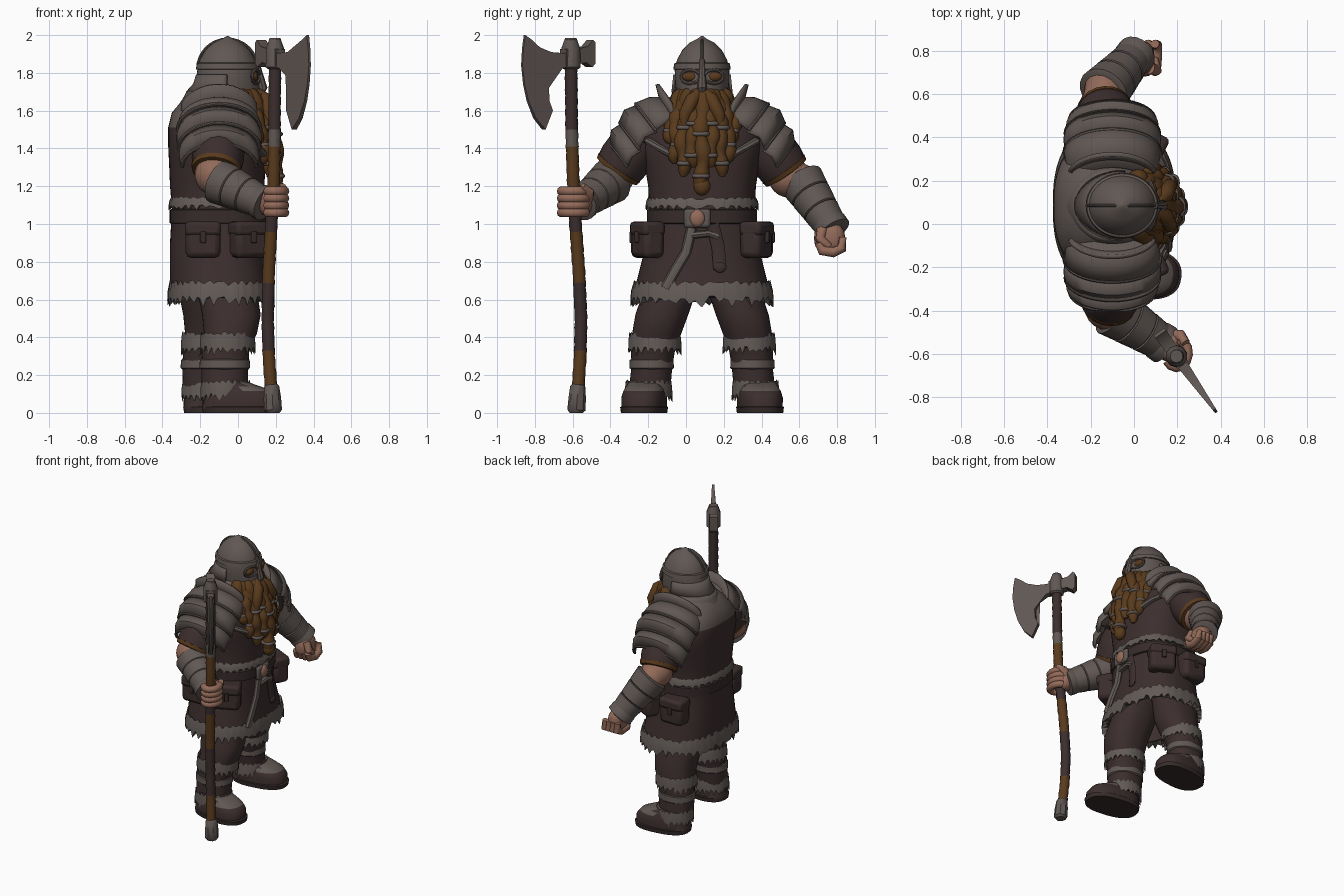
import bpy, bmesh, math, random
from mathutils import Vector as V

if "Cube" in bpy.data.objects:
    bpy.data.objects.remove(bpy.data.objects["Cube"])
random.seed(4)
Y0 = 0.085                                    # body centre plane
COL = {"iron grey": (.118, .096, .087), "dark leather": (.045, .027, .027), "ginger wood": (.100, .043, .012),
       "skin": (.29, .145, .10), "fur grey": (.122, .103, .094), "deep leather": (.038, .024, .024)}
MATS = {}
for k, c in COL.items():
    MATS[k] = bpy.data.materials.new(k)
    MATS[k].diffuse_color = (*c, 1)
IRON, LEATH, GING, SKIN, FUR, DEEP = COL

def finish(name, bm, mat):
    """mat is a colour name or a rule from face centre to colour name"""
    bmesh.ops.recalc_face_normals(bm, faces=bm.faces)
    me = bpy.data.meshes.new(name)
    used = []
    for f in bm.faces:
        m = mat(f.calc_center_median()) if callable(mat) else mat
        if m not in used:
            used.append(m)
        f.material_index = used.index(m)
    for m in used:
        me.materials.append(MATS[m])
    bm.to_mesh(me)
    bm.free()
    ob = bpy.data.objects.new(name, me)
    bpy.context.collection.objects.link(ob)
    return ob

def loft(name, rows, mat, closed=True, cap=True, solid=0):
    bm = bmesh.new()
    vs = [[bm.verts.new(p) for p in r] for r in rows]
    n = len(rows[0])
    for a, b in zip(vs, vs[1:]):
        for i in range(n if closed else n - 1):
            j = (i + 1) % n
            bm.faces.new((a[i], a[j], b[j], b[i]))
    if cap and closed:
        bm.faces.new(vs[0])
        bm.faces.new(vs[-1])
    ob = finish(name, bm, mat)
    if solid:
        m = ob.modifiers.new("thickness", 'SOLIDIFY')
        m.thickness, m.offset = solid, 0
    return ob

def ring(z, cx, cy, rx, ry, p=1, n=40):
    e = lambda v: math.copysign(abs(v) ** p, v)
    return [V((cx + rx * e(math.cos(a)), cy + ry * e(math.sin(a)), z)) for a in (2 * math.pi * i / n for i in range(n))]

def tube(name, pts, radii, mat, n=12, flat=1):
    pts = [V(p) for p in pts]
    if not isinstance(radii, (list, tuple)):
        radii = [radii] * len(pts)
    d = (pts[-1] - pts[0]).normalized()
    ref = V((1, 0, 0)) if abs(d.z) > .6 else V((0, 0, 1))
    rows = []
    for i, p in enumerate(pts):
        t = (pts[min(i + 1, len(pts) - 1)] - pts[max(i - 1, 0)]).normalized()
        u = ref.cross(t).normalized()
        w = t.cross(u)
        rows.append([p + radii[i] * (u * math.cos(a) + w * flat * math.sin(a)) for a in (2 * math.pi * k / n for k in range(n))])
    return loft(name, rows, mat)

def ball(name, c, r, mat, power=1):
    bm = bmesh.new()
    bmesh.ops.create_uvsphere(bm, u_segments=20, v_segments=12, radius=1)
    for v in bm.verts:
        v.co = V(c) + V([r[i] * math.copysign(abs(v.co[i]) ** power, v.co[i]) for i in range(3)])
    return finish(name, bm, mat)

def fur(name, z, h, cx, cy, rx, ry, p=1, n=72):
    rows = []
    for dz, k, jit in ((.35, .95, .0), (.5, 1.02, .15), (.1, 1.06, .05), (-.42, 1.07, .3), (-.25, .94, 0)):
        r = ring(z, cx, cy, rx * k, ry * k, p, n)
        for i, q in enumerate(r):
            q.z += h * (dz + jit * (random.random() - .5) + (jit * .4 if i % 3 else -jit * .5))
        rows.append(r)
    return loft(name, rows, FUR, cap=False)

def box(name, c, s, mat, rot=0, bev=.015):
    bm = bmesh.new()
    bmesh.ops.create_cube(bm, size=1)
    for v in bm.verts:
        v.co = V([v.co[i] * s[i] for i in range(3)])
    ob = finish(name, bm, mat)
    ob.location, ob.rotation_euler.z = c, rot
    m = ob.modifiers.new("bevel", 'BEVEL')
    m.width, m.segments = bev, 2
    return ob

# Torso and coat, hollow below: z, centre x, half depth, half width
P = .8
BODY = [(.61, -.09, .27, .36), (.7, -.095, .265, .345), (.9, -.11, .25, .295), (1.08, -.1, .25, .28), (1.2, -.11, .25, .285),
        (1.32, -.11, .255, .305), (1.42, -.115, .255, .33), (1.51, -.125, .245, .31), (1.59, -.135, .215, .24), (1.66, -.125, .165, .17), (1.7, -.1, .12, .12)]

def section(z):
    for a, b in zip(BODY, BODY[1:]):
        if z <= b[0]:
            t = (z - a[0]) / (b[0] - a[0])
            return [a[i] + t * (b[i] - a[i]) for i in (1, 2, 3)]

def front(y, z, out=.01):                     # point on the coat front
    cx, rx, ry = section(z)
    s = min(.98, abs(y - Y0) / ry) ** (1 / P)
    return V((cx + rx * math.sqrt(1 - s * s) ** P + out, y, z))

loft("coat", [ring(z, cx, Y0, rx, ry, P, 56) for z, cx, rx, ry in [(.8, -.1, .23, .29), (.615, -.09, .25, .34)] + BODY], lambda c: IRON if c.z > 1.5 and c.x < 0 else LEATH)
fur("coat_hem_fur", .635, .11, -.09, Y0, .266, .354, P, 110)
fur("waist_fur", 1.11, .055, -.1, Y0, .25, .28, P, 100)
loft("belt", [ring(z, -.1, Y0, r, r + .03, P, 56) for z, r in ((1.0, .25), (1.005, .262), (1.075, .262), (1.08, .25))], DEEP, cap=False)
box("buckle_plate", (.163, .06, 1.03), (.03, .14, .10), IRON)
ball("buckle_boss", (.175, .06, 1.03), (.02, .04, .045), SKIN)
loft("gorget", [ring(z, -.11, Y0, r, r * .95) for z, r in ((1.57, .22), (1.6, .215), (1.67, .17), (1.7, .155))], IRON, cap=False, solid=.015)

# Trim strips on the coat front, as (y, z) paths
for i, path in enumerate([[(-.2, 1.44), (-.15, 1.41), (-.1, 1.38), (-.04, 1.35)], [(.37, 1.44), (.32, 1.41), (.27, 1.38), (.21, 1.35)], [(.03, .98), (0, .85), (-.06, .75), (-.11, .66)],
                          [(.03, .94), (.12, .95), (.17, .93)]]):
    tube("coat_trim_%d" % i, [front(y, z) for y, z in path], .027, FUR, 8, .7)
tube("belt_end", [front(.14, 1.0, .015), front(.17, .88, .015), front(.18, .76, .012)], .035, LEATH, 8, .3)
ball("belt_tip", front(.18, .77, .015), (.012, .03, .028), LEATH)

for s, side, dx in ((1, "left", -.1), (-1, "right", 0)):
    m = lambda y: Y0 + s * (y - Y0)           # mirror across the body plane
    # Legs, from z, centre x, centre y, half depth, half width
    leg = [(.82, -.075, .21, .16, .135), (.66, -.06, .25, .158, .14), (.52, -.035, .298, .155, .14), (.42, -.04, .325, .14, .13), (.33, -.065, .345, .125, .117),
           (.25, -.07, .35, .125, .108), (.1, -.07, .365, .12, .11)]
    loft(side + "_leg", [ring(z, x + dx, m(y), a, b, .9) for z, x, y, a, b in leg], LEATH)
    fur(side + "_knee_fur", .37, .1, -.055 + dx, m(.335), .138, .132)
    fur(side + "_ankle_fur", .12, .09, -.065 + dx, m(.368), .126, .118)
    z = .23
    loft(side + "_shin_wrap", [ring(z + e, -.07 + dx, m(.352), .124 + o, .108 + o) for e, o in ((0, 0), (.008, .01), (.05, .008), (.055, 0))], IRON, cap=False)
    # Boots turned slightly outward
    boot = [(0, .015, .2, .118), (.03, .015, .205, .122), (.035, .01, .198, .116), (.08, .01, .197, .117), (.115, 0, .18, .108), (.14, -.02, .14, .098), (.17, -.07, .1, .09)]
    ob = loft(side + "_boot", [ring(z, x, 0, a, b, .8) for z, x, a, b in boot], lambda c: IRON if c.z > .12 and c.x > .03 else DEEP if c.z < .035 else LEATH)
    ob.location, ob.rotation_euler.z = (dx, m(.39), 0), s * .13
    # Hip pouches with flaps
    for k, (x, y, r) in enumerate(((.055, .372, -.45), (-.185, .4, 0))):
        box("%s_pouch_%d" % (side, k), (x, m(y), .91), (.185, .12, .18), LEATH, s * r, .03)
        box("%s_pouch_flap_%d" % (side, k), (x, m(y + .003), .975), (.19, .126, .075), LEATH, s * r, .02)
        box("%s_pouch_clasp_%d" % (side, k), (x + .03 * (k == 0), m(y + .06), .93), (.03, .02, .06), DEEP, s * r, .005)
    # Layered shoulder plates
    def arc(y, z, h, w, top=1.6, n=21):
        return [V((-.1 + w * math.sin(a), m(y - .6 * h * (1 - math.cos(a))), z - .8 * h * (1 - math.cos(a)))) for a in (top * (2 * i / (n - 1) - 1) for i in range(n))]
    A = [(.26, 1.665, .15, .19), (.435, 1.635, .17, .22), (.52, 1.535, .17, .215), (.57, 1.425, .15, .195)]
    for k in range(3):
        (y, z, h, w), b = A[k], A[k + 1]
        loft("%s_shoulder_plate_%d" % (side, k), [arc(y - .01 * (k > 0), z - .01 * (k > 0), h, w - .01), arc((y + b[0]) / 2 + .015, (z + b[1]) / 2 + .014, h, (w + b[3]) / 2), arc(*b)], IRON, closed=False, solid=.016)
        tube("%s_shoulder_rim_%d" % (side, k), arc(*b), .01, IRON, 8)
    loft(side + "_shoulder_crest", [arc(.285, 1.6, .15, .19, 1.4), arc(.305, 1.67, .16, .2, 1.4), arc(.322, 1.74, .17, .2, 1.3)], IRON, closed=False, solid=.02)
    # Eye openings and brow rims
    ey = Y0 + s * .062
    ball(side + "_eye_opening", (.085, ey, 1.78), (.022, .044, .026), GING)
    tube(side + "_eye_rim", [(.095 - .02 * math.cos(a), ey + s * .05 * math.cos(a), 1.78 + .036 * math.sin(a)) for a in (math.pi * i / 8 for i in range(17))], .009, IRON, 8)
    tube(side + "_moustache", [(.1, Y0 + s * .01, 1.7), (.145, Y0 + s * .05, 1.66), (.165, Y0 + s * .09, 1.58), (.16, Y0 + s * .1, 1.5)], [.025, .038, .034, .012], GING)

# Helmet with nape guard and nose ridge
loft("helmet", [ring(z, -.055, Y0, a, b) for z, a, b in ((1.69, .172, .135), (1.74, .168, .142), (1.82, .16, .145), (1.87, .148, .132), (1.92, .118, .105), (1.96, .075, .065), (1.98, .03, .025), (1.995, .005, .005))], IRON)
loft("helmet_band", [ring(z, -.055, Y0, a, a - .016) for z, a in ((1.815, .155), (1.82, .168), (1.85, .163), (1.855, .15))], IRON, cap=False)
loft("nape_guard", [[V((-.055 + a * math.cos(t), Y0 + b * math.sin(t), z)) for t in (1.5 + .16 * i for i in range(21))] for z, a, b in ((1.79, .16, .145), (1.74, .175, .15), (1.695, .215, .155))], IRON, closed=False, solid=.015)
tube("helmet_ridge", [(-.055 + .16 * math.cos(t), Y0, 1.82 + .16 * math.sin(t)) for t in (math.pi * i / 16 for i in range(17))], .007, IRON, 8)
tube("nose_guard", [(.095, Y0, 1.87), (.112, Y0, 1.8), (.13, Y0, 1.72), (.12, Y0, 1.68)], [.014, .018, .026, .012], IRON, 8)
ball("hair", (-.06, Y0, 1.67), (.155, .135, .09), GING)

# Braided beard with metal beads
ball("beard_base", (.065, Y0, 1.55), (.1, .16, .18), GING)
for i, (o, zb) in enumerate([(0, 1.17), (.05, 1.3), (-.05, 1.3), (.1, 1.25), (-.1, 1.25), (.14, 1.32), (-.14, 1.32), (.165, 1.42), (-.165, 1.42)]):
    n, pts, rad = 20, [], []
    for k in range(n):
        t = k / (n - 1)
        z = 1.7 + t * (zb - 1.7)
        x = .09 + .11 * math.sin(min(1, (1.7 - z) / .33) * math.pi / 2) - 3.2 * o * o
        pts.append((x, Y0 + o * (.6 + .4 * min(1, 2 * t)) + .008 * math.sin(12 * t + i), z))
        rad.append((.044 if o else .05) * (1 - .3 * t) * (.8 + .35 * abs(math.sin(t * 13))) * (.4 if k == n - 1 else 1))
    tube("beard_braid_%d" % i, pts, rad, GING, 10)
    for k in ((8, 16) if i < 5 else (14,)):
        ball("beard_bead_%d_%d" % (i, k), pts[k], (rad[k] * 1.15,) * 2 + (.016,), IRON, .8)
ball("beard_knot", (.2, Y0, 1.2), (.04, .045, .05), GING)

# Arms: shoulder, elbow, bracer start, wrist, hand
for side, sh, el, b0, b1, wr in (("left", (-.11, .4, 1.46), (-.14, .545, 1.25), (-.14, .61, 1.23), (.0, .77, .985), (.025, .775, .945)),
                                 ("right", (-.09, -.24, 1.46), (-.12, -.38, 1.26), (-.1, -.4, 1.225), (.125, -.545, 1.115), (.17, -.575, 1.12))):
    sh, el, b0, b1 = V(sh), V(el), V(b0), V(b1)
    tube(side + "_sleeve", [sh.lerp(el, t) for t in (0, .3, .6, .82, .9)], [.12, .135, .138, .13, .1], LEATH, 20)
    tube(side + "_sleeve_band", [sh.lerp(el, t) for t in (.78, .8, .9, .92)], [.11, .134, .128, .1], GING, 20)
    ball(side + "_elbow", el, (.11, .11, .11), SKIN)
    tube(side + "_forearm", [el, b0, b1, wr], [.1, .095, .06, .055], SKIN, 16)
    for k in range(3):
        r = .122 - .012 * k
        tube("%s_bracer_band_%d" % (side, k), [b0.lerp(b1, k / 3 + t) for t in (-.03, 0, .3, .34)], [r - .02, r, r - .012, r - .03], IRON, 18)
    tube(side + "_bracer_cuff", [b0.lerp(b1, t) for t in (.86, .93, 1.08, 1.1)], [.08, .092, .094, .07], IRON, 18)

# Left fist
ball("left_fist", (.035, .76, .925), (.06, .082, .08), SKIN, .8)
for i in range(4):
    x = -.005 + .034 * i
    tube("left_finger_%d" % i, [(x, .83, .93), (x + .005, .825, .87), (x + .005, .78, .85), (x, .72, .86), (x, .7, .9)], [.02, .028, .028, .028, .02], SKIN, 10)
tube("left_thumb", [(.07, .72, .97), (.1, .71, .92), (.095, .76, .88)], [.03, .028, .018], SKIN, 10)

# Right hand wrapped round the shaft
ball("right_palm", (.165, -.565, 1.12), (.055, .07, .08), SKIN, .8)
for i in range(4):
    tube("right_finger_%d" % i, [(.197 + .05 * math.cos(a), -.595 + .064 * math.sin(a), 1.06 + .038 * i) for a in (-2.6 + .5 * k for k in range(9))], .025, SKIN, 10)
tube("right_thumb", [(.16, -.52, 1.12), (.215, -.515, 1.17), (.24, -.55, 1.2)], [.035, .028, .02], SKIN, 10)

# Axe shaft with wrapped grips
def wrap(c):
    z = c.z
    return IRON if 1.42 < z < 1.5 else GING if .15 < z < .33 or .7 < z < .96 or 1.1 < z < 1.42 else LEATH
KNOTS = [(.06, .18, -.575), (.3, .163, -.56), (.5, .157, -.556), (.75, .163, -.567), (1, .177, -.585), (1.25, .19, -.598), (1.5, .193, -.605), (1.98, .197, -.61)]
pts = []
for i in range(65):
    z = .06 + .03 * i
    a, b = next((a, b) for a, b in zip(KNOTS, KNOTS[1:]) if z <= b[0] + 1e-6)
    t = (z - a[0]) / (b[0] - a[0])
    pts.append((a[1] + t * (b[1] - a[1]), a[2] + t * (b[2] - a[2]), z))
tube("axe_shaft", pts, [.032 + .003 * (i % 2) for i in range(65)], wrap, 14)
tube("axe_pommel", [(.185, -.58, 0), (.185, -.58, .015), (.182, -.576, .08), (.178, -.573, .14), (.177, -.572, .15)], [.035, .048, .046, .04, .03], IRON, 8)

# Axe head: outlines in (reach, z), reach runs out from the shaft
def slab(name, outline, thick):
    bm = bmesh.new()
    u, w = V((.58, -.815, 0)), V((.815, .58, 0))
    sides = [[bm.verts.new(V((.196, -.61, z)) + u * r + w * (k * thick(r))) for r, z in outline] for k in (1, -1)]
    for f in sides:
        bm.faces.new(f)
    for i in range(len(outline)):
        j = (i + 1) % len(outline)
        bm.faces.new((sides[0][i], sides[0][j], sides[1][j], sides[1][i]))
    bmesh.ops.triangulate(bm, faces=[f for f in bm.faces if len(f.verts) > 4])
    finish(name, bm, IRON)
slab("axe_blade", [(.0, 1.91), (.07, 1.905), (.14, 1.91), (.21, 1.935), (.26, 1.975), (.3, 2.0), (.312, 1.93), (.318, 1.84), (.305, 1.74), (.28, 1.65), (.235, 1.56),
                   (.175, 1.5), (.13, 1.6), (.15, 1.65), (.155, 1.72), (.125, 1.785), (.07, 1.825), (0, 1.835)], lambda r: .024 * (1 - r / .34) + .005)
slab("axe_hammer", [(.05, 1.925), (-.04, 1.93), (-.09, 1.94), (-.125, 1.975), (-.14, 1.96), (-.14, 1.85), (-.12, 1.83), (-.08, 1.855), (.05, 1.835)], lambda r: .03)
tube("axe_socket", [(.196, -.61, z) for z in (1.82, 1.83, 1.93, 1.985)], [.04, .052, .05, .03], IRON, 10)

# Smooth shading with sharp edges kept
bpy.ops.object.select_all(action='SELECT')
bpy.context.view_layer.objects.active = bpy.context.scene.objects["coat"]
bpy.ops.object.shade_smooth_by_angle(angle=math.radians(40))

for m in bpy.data.materials:
    if m.users and not m.is_grease_pencil:
        m.use_nodes = True
        m.node_tree.nodes["Principled BSDF"].inputs["Base Color"].default_value = m.diffuse_color
